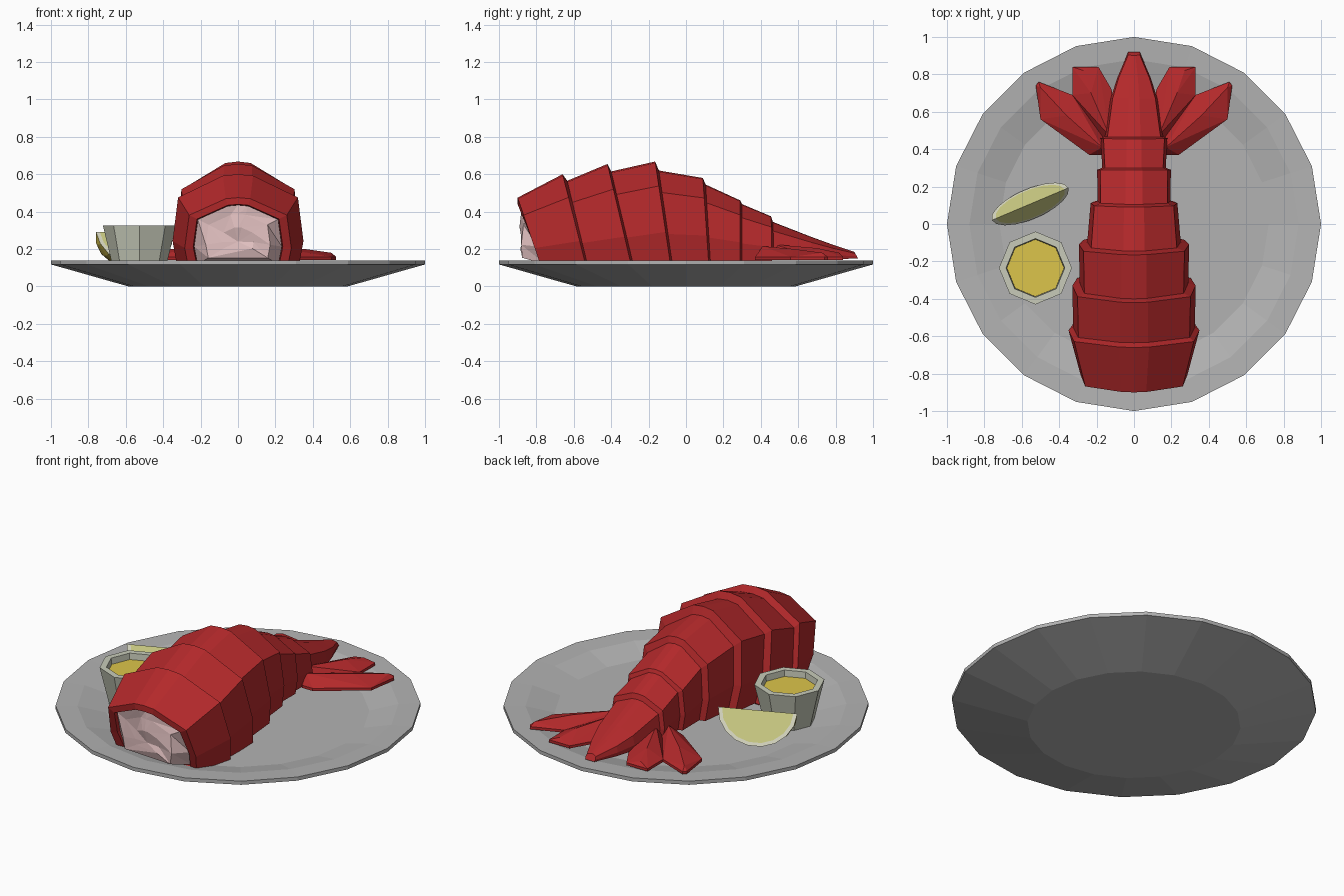
import bpy, bmesh, math, random
from mathutils import Vector

if "Cube" in bpy.data.objects:
    bpy.data.objects.remove(bpy.data.objects["Cube"])

random.seed(4)


def material(name, r, g, b):
    m = bpy.data.materials.new(name)
    m.diffuse_color = (r, g, b, 1)
    m.use_nodes = True
    m.node_tree.nodes["Principled BSDF"].inputs["Base Color"].default_value = m.diffuse_color
    return m


PLATE = material("plate grey", .45, .45, .45)
RED = material("shell red", .46, .022, .024)
MEAT = material("pink meat", .76, .53, .53)
CUP = material("cream ceramic", .58, .60, .49)
BUTTER = material("butter yellow", .72, .56, .07)
FLESH = material("lemon flesh", .66, .66, .25)
PITH = material("lemon pith", .75, .75, .58)
RIND = material("lemon rind", .62, .50, .07)


def finish(bm, name, *mats):
    bmesh.ops.recalc_face_normals(bm, faces=bm.faces)
    me = bpy.data.meshes.new(name)
    bm.to_mesh(me)
    bm.free()
    for m in mats:
        me.materials.append(m)
    ob = bpy.data.objects.new(name, me)
    bpy.context.collection.objects.link(ob)
    return ob


def loft(name, rings, mat):
    """Skin closed rings of equal length and cap both ends."""
    bm = bmesh.new()
    rows = [[bm.verts.new(p) for p in ring] for ring in rings]
    n = len(rows[0])
    for a, b in zip(rows, rows[1:]):
        for i in range(n):
            j = (i + 1) % n
            bm.faces.new((a[i], a[j], b[j], b[i]))
    bm.faces.new(rows[0][::-1])
    bm.faces.new(rows[-1])
    return finish(bm, name, mat)


def lathe(name, profile, sides, mat, cx=0, cy=0):
    rings = [[(cx + r * math.cos(math.tau * i / sides),
               cy + r * math.sin(math.tau * i / sides), z)
              for i in range(sides)] for r, z in profile]
    return loft(name, rings, mat)


# Plate with a flat rim and a sunken floor
lathe("plate", [(.585, 0), (1, .118), (1, .14), (.88, .135), (.72, .095)], 20, PLATE)

# Butter cup
lathe("butter_cup", [(.14, .095), (.195, .325), (.157, .325), (.152, .26)],
      8, CUP, -.527, -.235)
lathe("melted_butter", [(.15, .25), (.153, .288)], 8, BUTTER, -.527, -.235)

# Tail shell cross-section: half outline as (width fraction, height fraction)
HALF = [(.92, 0), (1, .3), (.915, .757), (.23, .985)]
SECTION = HALF + [(0, 1)] + [(-x, f) for x, f in reversed(HALF)]


def shell_ring(ytop, ybot, hw, top, base):
    return [Vector((x * hw, ybot + (ytop - ybot) * f, base + (top - base) * f))
            for x, f in SECTION]


def shrink(ring, s, dy=0):
    c = Vector((0, -.83, .25))
    return [Vector((p.x * s, p.y + dy, c.z + (p.z - c.z) * s)) for p in ring]


# Each segment flares to its rear lip, then steps in to the next one
stations = [
    (-.90, -.77, .285, .475, .09), (-.66, -.53, .35, .60, .09),
    (-.635, -.52, .325, .565, .09), (-.42, -.29, .33, .655, .10),
    (-.40, -.28, .29, .615, .11), (-.165, -.085, .295, .668, .13),
    (-.145, -.075, .25, .62, .135), (.09, .12, .232, .58, .14),
    (.105, .13, .195, .545, .14), (.29, .29, .197, .46, .14),
    (.30, .30, .17, .44, .14), (.455, .46, .178, .375, .14),
    (.465, .47, .155, .345, .145), (.67, .67, .125, .265, .145),
    (.78, .78, .09, .225, .145), (.90, .92, .033, .185, .15)]
rings = [shell_ring(*s) for s in stations]
opening = shrink(rings[0], .84)
loft("tail_shell", [shrink(opening, .97, .07), opening] + rings, RED)

# Meat bulging from the open front
bm = bmesh.new()
rows = []
for s, y in ((.98, None), (.72, -.865), (.35, -.875)):
    row = []
    for p in shrink(opening, s, .02):
        yy = p.y if y is None else y + random.uniform(-.02, .02)
        row.append(bm.verts.new((p.x, yy, p.z)))
    rows.append(row)
tip = bm.verts.new((0, -.87, .24))
n = len(SECTION)
for a, b in zip(rows, rows[1:]):
    for i in range(n):
        j = (i + 1) % n
        bm.faces.new((a[i], a[j], b[j]))
        bm.faces.new((a[i], b[j], b[i]))
for i in range(n):
    bm.faces.new((rows[-1][i], rows[-1][(i + 1) % n], tip))
back = bm.verts.new((0, -.72, .25))
for i in range(n):
    bm.faces.new((rows[0][(i + 1) % n], rows[0][i], back))
finish(bm, "tail_meat", MEAT)


# Tail fan blades: flat outline with a raised ridge
def blade(name, outline, ridge, side):
    bm = bmesh.new()
    for x, y in outline:
        for z in (.142, .158):
            bm.verts.new((side * x, y, z))
    for x, y, z in ridge:
        bm.verts.new((side * x, y, z))
    res = bmesh.ops.convex_hull(bm, input=bm.verts)
    loose = [v for v in bm.verts if not v.link_faces]
    bmesh.ops.delete(bm, geom=loose, context='VERTS')
    finish(bm, name, RED)


for label, side in (("left", -1), ("right", 1)):
    blade(label + "_outer_fan",
          [(.12, .42), (.17, .37), (.24, .37), (.50, .56), (.525, .74), (.51, .76), (.33, .69)],
          [(.17, .41, .215), (.36, .58, .20), (.50, .73, .18)], side)
    blade(label + "_inner_fan",
          [(.08, .47), (.15, .43), (.33, .69), (.33, .84), (.19, .84), (.12, .72)],
          [(.13, .47, .225), (.23, .70, .205), (.27, .82, .18)], side)

# Lemon wedge: skin swept about a ridge, with two cut faces
bm = bmesh.new()
origin = Vector((-.555, .107, .292))
along = Vector((math.cos(.4), math.sin(.4), 0))
across = Vector((-along.y, along.x, 0))
STEPS = 9


def arc(phi, s):
    row = []
    for i in range(STEPS + 1):
        t = math.pi * i / STEPS
        down = across * math.sin(phi) - Vector((0, 0, math.cos(phi)))
        row.append(bm.verts.new(origin + along * .222 * s * math.cos(t)
                                + down * .2 * s * math.sin(t)))
    return row


angles = [math.radians(a) for a in (-24, -8, 8, 24)]
skin = [arc(a, 1) for a in angles]
for a, b in zip(skin, skin[1:]):
    for i in range(STEPS):
        bm.faces.new((a[i], a[i + 1], b[i + 1], b[i])).material_index = 2
for outer, a in ((skin[0], angles[0]), (skin[-1], angles[-1])):
    inner = arc(a, .9)
    bm.faces.new(inner).material_index = 0
    for i in range(STEPS):
        bm.faces.new((outer[i], outer[i + 1], inner[i + 1], inner[i])).material_index = 1
bmesh.ops.remove_doubles(bm, verts=bm.verts, dist=.0005)
finish(bm, "lemon_wedge", FLESH, PITH, RIND)
